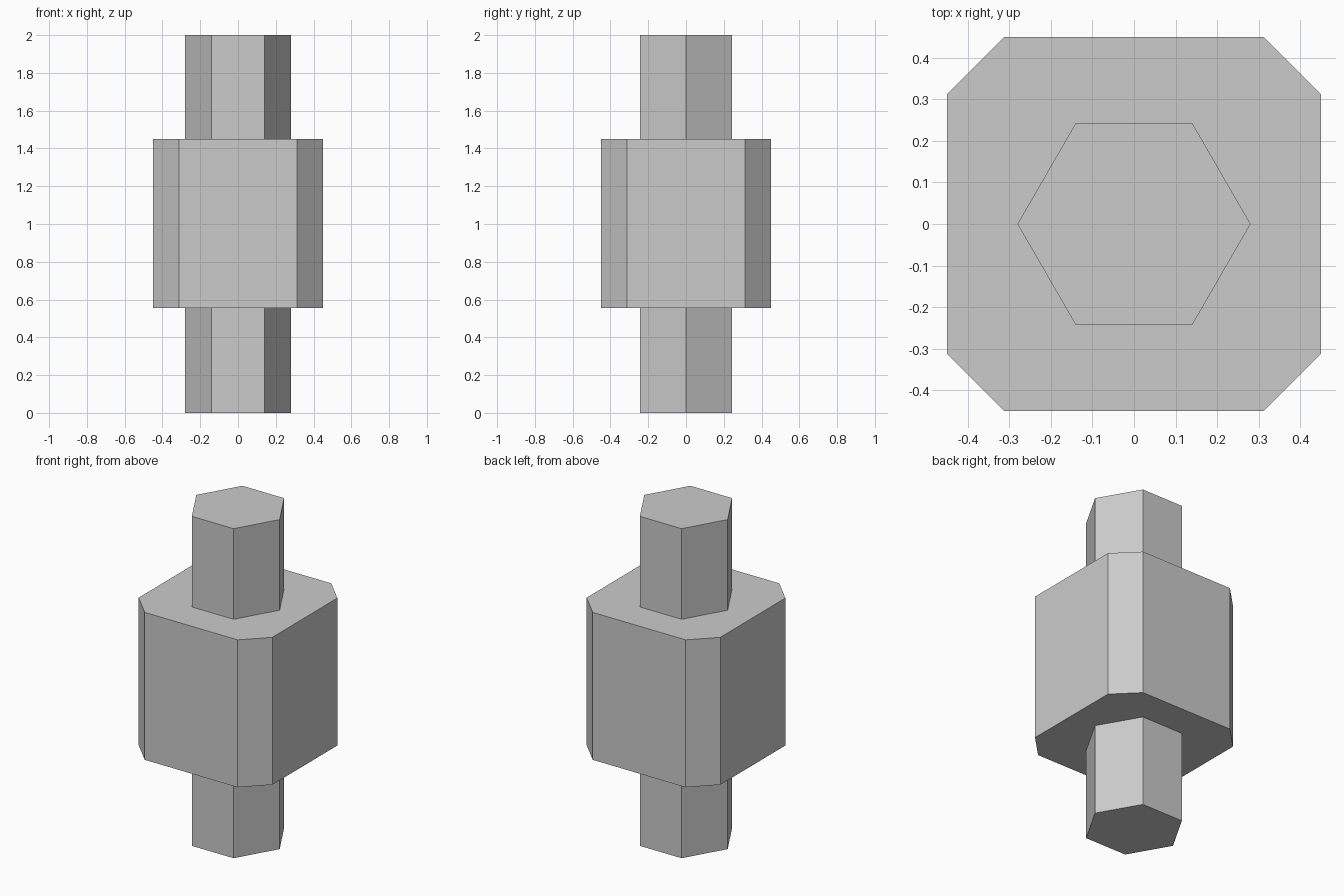
import bpy
import bmesh
import math

# Remove the default cube
cube = bpy.data.objects.get("Cube")
if cube:
    bpy.data.objects.remove(cube, do_unlink=True)

# Plain grey material
grey = bpy.data.materials.new("grey")
grey.use_nodes = True
colour = (0.6, 0.6, 0.6, 1)
grey.diffuse_color = colour
grey.node_tree.nodes["Principled BSDF"].inputs["Base Color"].default_value = colour


def prism(name, outline, bottom, top):
    """Extrude a flat outline from bottom to top."""
    bm = bmesh.new()
    base = bm.faces.new([bm.verts.new((x, y, bottom)) for x, y in outline])
    geom = bmesh.ops.extrude_face_region(bm, geom=[base], use_keep_orig=True)["geom"]
    raised = [v for v in geom if isinstance(v, bmesh.types.BMVert)]
    bmesh.ops.translate(bm, verts=raised, vec=(0, 0, top - bottom))
    bmesh.ops.recalc_face_normals(bm, faces=bm.faces)
    mesh = bpy.data.meshes.new(name)
    bm.to_mesh(mesh)
    bm.free()
    mesh.materials.append(grey)
    obj = bpy.data.objects.new(name, mesh)
    bpy.context.collection.objects.link(obj)
    return obj


# Square block with chamfered upright corners
half, flat = 0.449, 0.312
block_outline = []
for i in range(4):
    c, s = round(math.cos(i * math.pi / 2)), round(math.sin(i * math.pi / 2))
    for x, y in ((half, -flat), (half, flat)):
        block_outline.append((x * c - y * s, x * s + y * c))
body_bottom, body_top = 0.555, 1.45
prism("body", block_outline, body_bottom, body_top)

# Hexagonal shafts below and above the block
radius = 0.28
hexagon = [(radius * math.cos(i * math.pi / 3), radius * math.sin(i * math.pi / 3))
           for i in range(6)]
prism("lower_shaft", hexagon, 0, body_bottom)
prism("upper_shaft", hexagon, body_top, 2)
